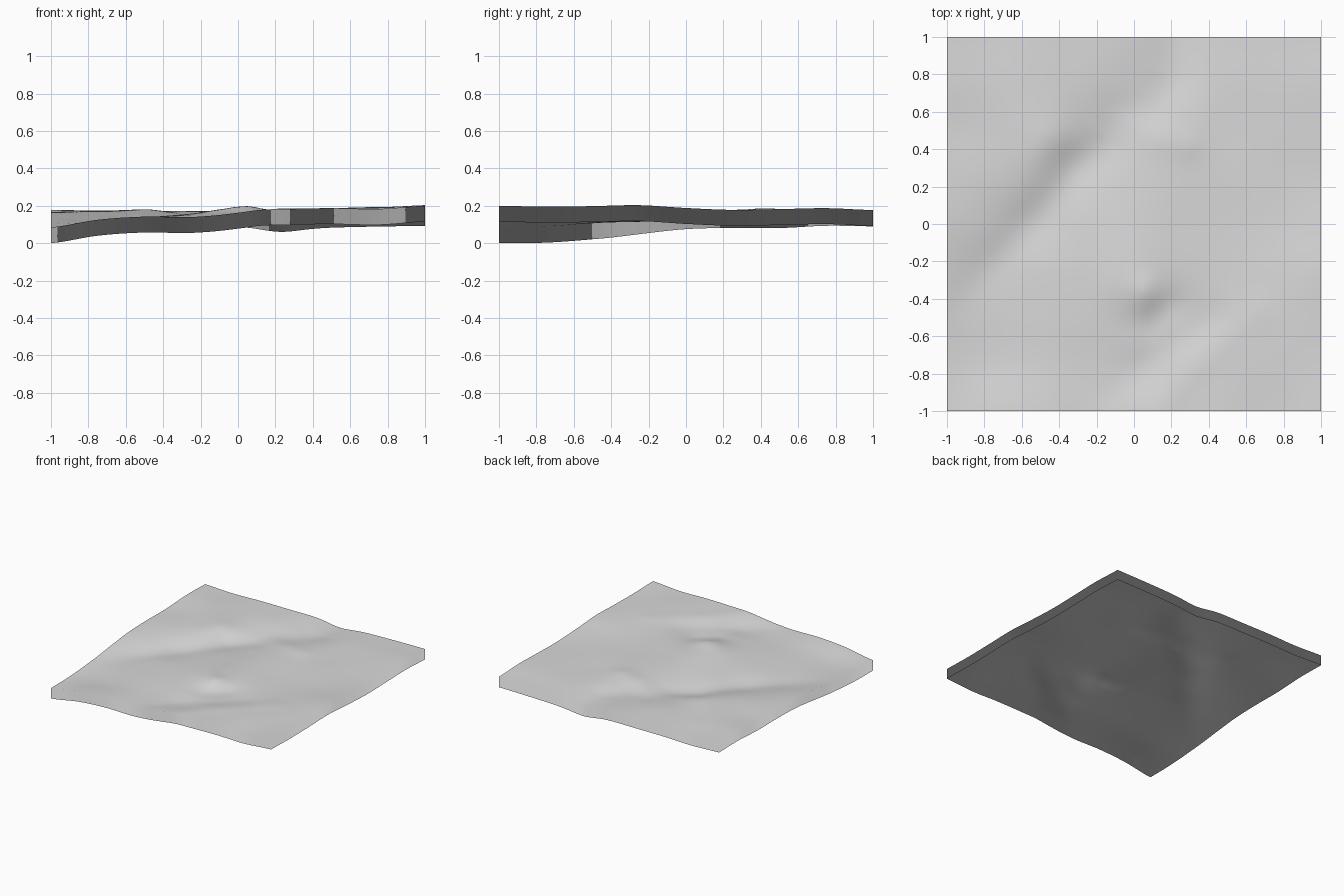
import bpy
import bmesh
import math
from mathutils import Vector
from mathutils.geometry import intersect_point_line

cube = bpy.data.objects.get("Cube")
if cube:
    bpy.data.objects.remove(cube, do_unlink=True)

SKIRT = 0.085
CELLS = 80

# Coarse relief of the ground in thousandths, rows front to back, left edge first
RELIEF = [
    "85 125 142 140 162 181 187 183 200",
    "88 108 132 140 149 170 186 190 195",
    "106 114 136 152 172 160 178 192 198",
    "134 124 138 158 187 174 175 187 203",
    "160 148 134 152 178 175 173 176 188",
    "167 170 160 144 168 178 175 175 178",
    "166 172 176 154 163 180 173 178 182",
    "178 174 174 170 160 166 174 180 187",
    "175 166 172 172 172 157 168 174 177",
]
rows = [[int(n) / 1000 for n in line.split()] for line in RELIEF]

# Sculpt strokes: radius, then points of x, y, height
STROKES = [
    # foot of the long scarp
    (0.17, [(-1, -0.5, 0), (-0.72, -0.18, -0.012), (-0.5, 0.06, -0.018),
            (-0.32, 0.3, -0.025), (-0.14, 0.43, -0.018), (-0.08, 0.58, -0.012),
            (0.1, 0.64, -0.012), (0.22, 0.8, -0.013), (0.22, 1, -0.012)]),
    # crest of the long scarp
    (0.14, [(-0.6, 0.24, 0), (-0.46, 0.45, 0.008), (-0.3, 0.56, 0)]),
    # knoll and the hollow curving round it
    (0.13, [(-0.08, -0.33, 0.004), (0.05, -0.36, 0.016)]),
    (0.12, [(-0.1, -0.53, -0.004), (0.08, -0.54, -0.012), (0.2, -0.44, -0.008)]),
    # front ridge and the dip behind it
    (0.13, [(0.12, -1, 0.006), (0.3, -0.78, 0.007), (0.65, -0.48, 0.004)]),
    (0.13, [(-0.1, -0.9, -0.005), (0.12, -0.7, -0.007), (0.42, -0.5, -0.004)]),
    # small rise
    (0.11, [(0.15, 0.45, 0.004), (0.28, 0.42, 0.006)]),
]


def spline(values, t):
    """Smooth curve through evenly spaced values, t from 0 to 1."""
    last = len(values) - 1
    i = min(int(t * last), last - 1)
    f = t * last - i
    a, b, c, d = (values[min(max(k, 0), last)] for k in range(i - 1, i + 3))
    return b + f / 2 * (c - a + f * (2 * a - 5 * b + 4 * c - d
                                     + f * (3 * (b - c) + d - a)))


def stroke(x, y, radius, points):
    """Soft ridge or trench: the nearest point of the path sets its height."""
    here = Vector((x, y, 0))
    best, lift = math.inf, 0
    for p, q in zip(points, points[1:]):
        a, b = Vector((p[0], p[1], 0)), Vector((q[0], q[1], 0))
        t = min(max(intersect_point_line(here, a, b)[1], 0), 1)
        gap = (here - a.lerp(b, t)).length
        if gap < best:
            best, lift = gap, p[2] + t * (q[2] - p[2])
    return lift * math.exp(-2 * (best / radius) ** 2)


def height(x, y):
    u = min(max((x + 1) / 2, 0), 1)
    v = min(max((y + 1) / 2, 0), 1)
    z = spline([spline(row, u) for row in rows], v)
    z += sum(stroke(x, y, radius, points) for radius, points in STROKES)
    return max(z, SKIRT)


def ground_normal(x, y):
    """Upward normal of the ground, shared by the skirt below it."""
    e = 0.02
    x0, x1 = max(x - e, -1), min(x + e, 1)
    y0, y1 = max(y - e, -1), min(y + e, 1)
    return Vector(((height(x0, y) - height(x1, y)) / (x1 - x0),
                   (height(x, y0) - height(x, y1)) / (y1 - y0), 1)).normalized()


# Ground surface
bm = bmesh.new()
bmesh.ops.create_grid(bm, x_segments=CELLS, y_segments=CELLS, size=1)
for v in bm.verts:
    v.co.z = height(v.co.x, v.co.y)

# Skirt hanging from the rim, open underneath
rim = [e for e in bm.edges if e.is_boundary]
hem = bmesh.ops.extrude_edge_only(bm, edges=rim)["geom"]
hem = [g for g in hem if isinstance(g, bmesh.types.BMVert)]
bmesh.ops.translate(bm, verts=hem, vec=Vector((0, 0, -SKIRT)))
bmesh.ops.recalc_face_normals(bm, faces=bm.faces[:])

mesh = bpy.data.meshes.new("ground_tile")
bm.to_mesh(mesh)
bm.free()
tile = bpy.data.objects.new("ground_tile", mesh)
bpy.context.collection.objects.link(tile)

# Plain grey surface
grey = bpy.data.materials.new("light_grey")
grey.use_nodes = True
colour = (0.7, 0.7, 0.7, 1)
grey.diffuse_color = colour
grey.node_tree.nodes["Principled BSDF"].inputs["Base Color"].default_value = colour
mesh.materials.append(grey)

# Smooth shading that runs on over the rim into the skirt
mesh.shade_smooth()
mesh.normals_split_custom_set_from_vertices(
    [ground_normal(v.co.x, v.co.y) for v in mesh.vertices])
